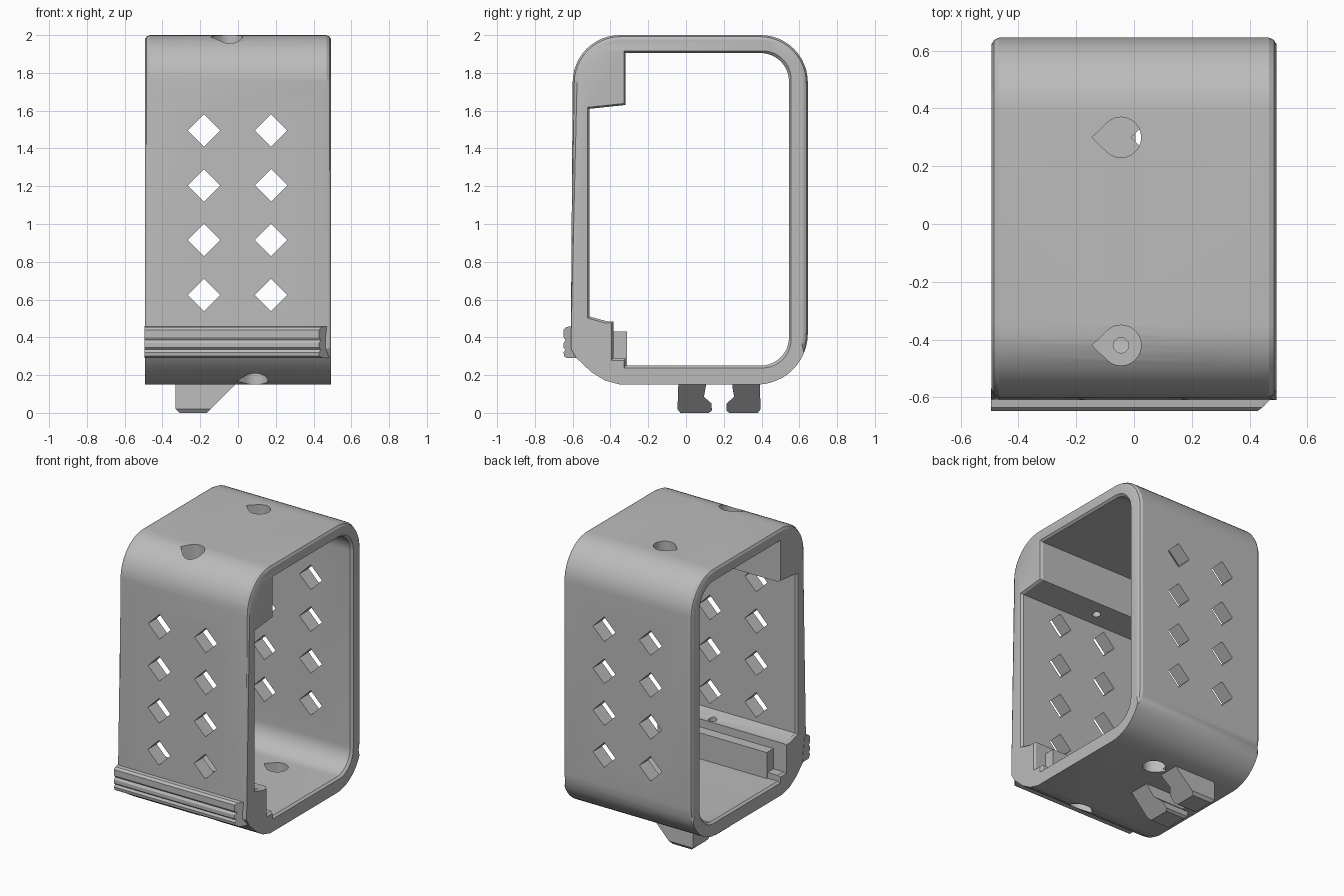
import bpy, bmesh, math
from mathutils import Vector

if "Cube" in bpy.data.objects:
    bpy.data.objects.remove(bpy.data.objects["Cube"], do_unlink=True)

grey = bpy.data.materials.new("light grey plastic")
grey.use_nodes = True
colour = (0.5, 0.5, 0.5, 1)
grey.diffuse_color = colour
grey.node_tree.nodes["Principled BSDF"].inputs["Base Color"].default_value = colour


def finish(name, bm):
    bmesh.ops.recalc_face_normals(bm, faces=bm.faces)
    mesh = bpy.data.meshes.new(name)
    bm.to_mesh(mesh)
    bm.free()
    mesh.materials.append(grey)
    obj = bpy.data.objects.new(name, mesh)
    bpy.context.collection.objects.link(obj)
    return obj


def loft(bm, rings):
    """Closed solid through rings of equal point count."""
    loops = [[bm.verts.new(p) for p in ring] for ring in rings]
    n = len(loops[0])
    for a, b in zip(loops, loops[1:]):
        for i in range(n):
            j = (i + 1) % n
            bm.faces.new((a[i], a[j], b[j], b[i]))
    bm.faces.new(loops[0])
    bm.faces.new(loops[-1])


def arc(cu, cv, r, start, end, steps=12):
    angles = [math.radians(start + (end - start) * i / steps) for i in range(steps + 1)]
    return [(cu + r * math.cos(a), cv + r * math.sin(a)) for a in angles]


def ring_x(profile, x, grow=0, above=0):
    """Place a (y, z) profile at x, growing it about the case centre."""
    out = []
    for y, z in profile:
        g = grow if z > above else 0
        out.append(Vector((x, 0.02 + (y - 0.02) * (1 + g / 0.6),
                           1.08 + (z - 1.08) * (1 + g / 0.9))))
    return out


def activate(obj):
    bpy.ops.object.select_all(action='DESELECT')
    obj.select_set(True)
    bpy.context.view_layer.objects.active = obj


def cut(target, bm):
    cutter = finish("cutter", bm)
    cutter.hide_render = True
    mod = target.modifiers.new("cut", 'BOOLEAN')
    mod.operation = 'DIFFERENCE'
    mod.solver = 'EXACT'
    mod.object = cutter
    activate(target)
    bpy.ops.object.modifier_apply(modifier=mod.name)
    bpy.data.objects.remove(cutter, do_unlink=True)


# Case body: rounded outline with softened side rims
W = 0.493
outer = (arc(0.375, 0.42, 0.27, -90, 0) + arc(0.395, 1.75, 0.25, 0, 90)
         + arc(-0.35, 1.75, 0.25, 90, 180)
         + [(-0.61, 0.34), (-0.58, 0.29), (-0.5, 0.215), (-0.43, 0.172), (-0.35, 0.15)])
bm = bmesh.new()
loft(bm, [ring_x(outer, x, g, 0.35) for x, g in
          ((-W, -0.022), (-W + 0.008, -0.008), (-W + 0.025, 0),
           (W - 0.025, 0), (W - 0.008, -0.008), (W, -0.022))])
case = finish("case_body", bm)

# Bore, leaving thick blocks in the two front corners
inner = (arc(0.395, 0.4, 0.15, -90, 0) + arc(0.395, 1.755, 0.15, 0, 90)
         + [(-0.32, 1.905), (-0.32, 1.63), (-0.51, 1.61), (-0.51, 0.51),
            (-0.42, 0.485), (-0.385, 0.485), (-0.385, 0.29), (-0.32, 0.29), (-0.32, 0.25)])
bm = bmesh.new()
loft(bm, [ring_x(inner, x, g) for x, g in
          ((-W - 0.01, 0.022), (-W + 0.015, 0), (W - 0.015, 0), (W + 0.01, 0.022))])
cut(case, bm)

# Diamond vents through front and back walls
bm = bmesh.new()
h = 0.086
for x in (-0.18, 0.175):
    for row in range(4):
        z = 0.625 + 0.29 * row
        diamond = [(x - h, z), (x, z - h), (x + h, z), (x, z + h)]
        loft(bm, [[Vector((u, y, v)) for u, v in diamond] for y in (-0.9, 0.9)])
cut(case, bm)


# Teardrop screw pockets in top and bottom; the front ones are blind
def teardrop(x, y):
    return [(x - 0.1, y)] + arc(x, y, 0.07, -135, 135, 18)


bm = bmesh.new()
for x, y, low, high in ((-0.045, 0.3, 1.8, 2.1), (-0.045, -0.42, 1.8, 2.1),
                        (0.09, 0.3, 0.05, 0.35), (0.09, -0.42, 0.05, 0.32)):
    loft(bm, [[Vector((u, v, z)) for u, v in teardrop(x, y)] for z in (low, high)])
cut(case, bm)

# Narrow screw holes continuing through the corner blocks
bm = bmesh.new()
for x, low, high in ((-0.045, 1.5, 1.9), (0.09, 0.25, 0.6)):
    loft(bm, [[Vector((u, v, z)) for u, v in arc(x, -0.42, 0.027, 0, 330, 11)]
              for z in (low, high)])
cut(case, bm)

# Inner step of the lower front block
step = [(-0.39, 0.24), (-0.312, 0.24), (-0.312, 0.43), (-0.39, 0.43)]
bm = bmesh.new()
loft(bm, [ring_x(step, x) for x in (-0.4, 0.4)])
finish("inner_step", bm)

# Ribbed grip rail across the lower front, bevelled at one end
rail = [(-0.59, 0.46), (-0.635, 0.455), (-0.648, 0.44), (-0.648, 0.4), (-0.638, 0.385),
        (-0.648, 0.37), (-0.648, 0.345), (-0.638, 0.335), (-0.648, 0.32),
        (-0.645, 0.3), (-0.63, 0.29), (-0.57, 0.29)]
bm = bmesh.new()
right_end = [Vector((0.49 - 1.3 * max(0, -0.6 - y), y, z)) for y, z in rail]
loft(bm, [ring_x(rail, -0.495), right_end])
finish("grip_rail", bm)

# Pair of mirrored clip claws underneath, raked along their leading side
claw = [(-0.04, 0.17), (-0.045, 0.02), (-0.03, 0.0), (0.12, 0.0), (0.137, 0.012),
        (0.135, 0.05), (0.095, 0.085), (0.105, 0.14), (0.105, 0.17)]
for side, name in ((1, "front_clip_claw"), (-1, "back_clip_claw")):
    pts = [(0.175 + side * (y - 0.175), z) for y, z in claw]
    bm = bmesh.new()
    loft(bm, [[Vector((-0.31 - min(z, 0.02), y, z)) for y, z in pts],
              [Vector((-0.165 + z, y, z)) for y, z in pts]])
    finish(name, bm)

# Smooth the rounded corners, keep hard edges crisp
for name in ("case_body", "grip_rail", "inner_step", "front_clip_claw", "back_clip_claw"):
    activate(bpy.data.objects[name])
    bpy.ops.object.shade_smooth_by_angle(angle=math.radians(25))
